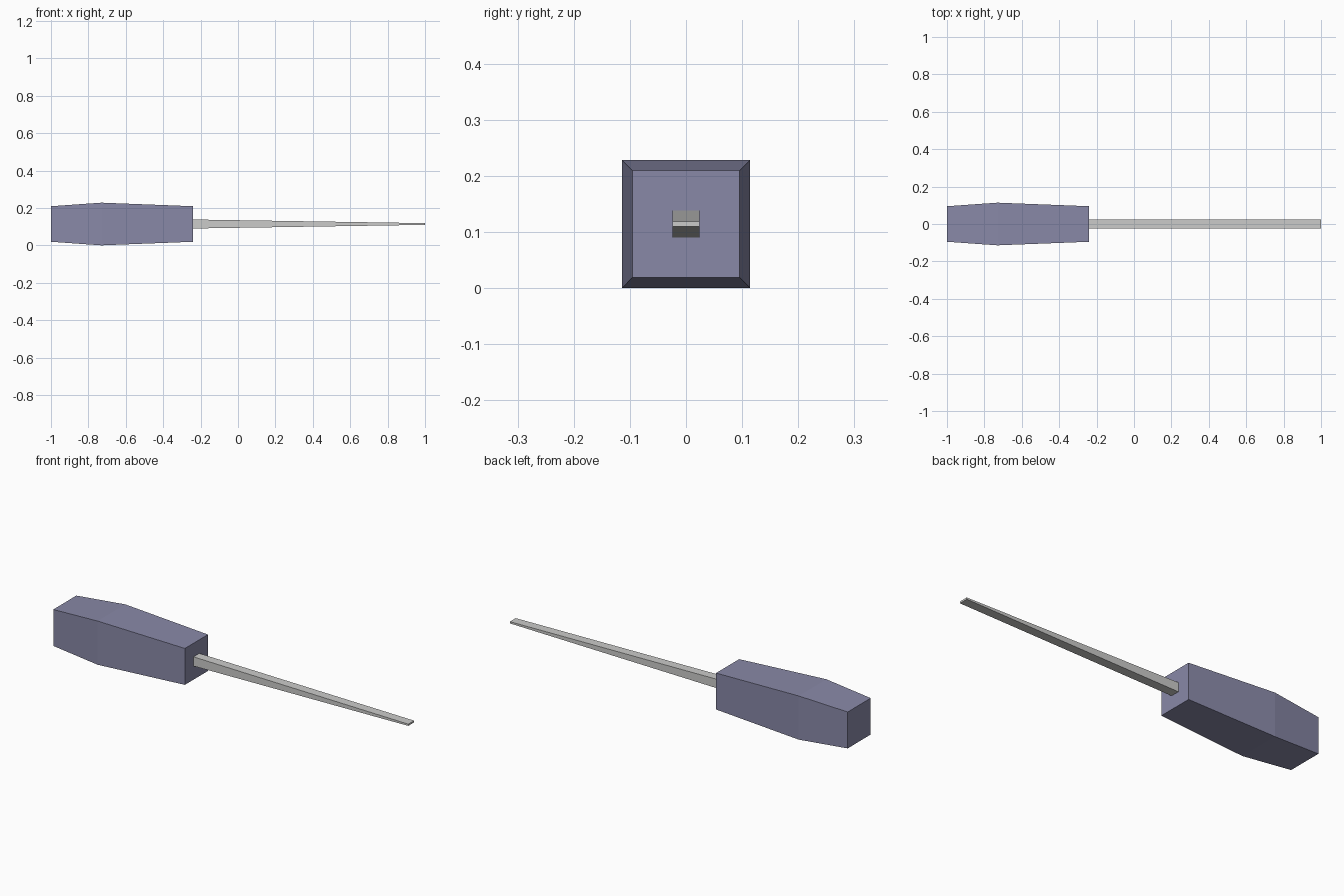
import bpy
import bmesh

cube = bpy.data.objects.get("Cube")
if cube:
    bpy.data.objects.remove(cube, do_unlink=True)

AXIS_Z = 0.114


def make_material(name, rgb):
    mat = bpy.data.materials.new(name)
    mat.use_nodes = True
    color = (*rgb, 1.0)
    mat.diffuse_color = color
    mat.node_tree.nodes["Principled BSDF"].inputs["Base Color"].default_value = color
    return mat


def loft(name, sections, mat):
    """Skin rectangular sections (x, half width, half height) along x."""
    bm = bmesh.new()
    rings = []
    for x, hy, hz in sections:
        corners = ((-hy, -hz), (hy, -hz), (hy, hz), (-hy, hz))
        rings.append([bm.verts.new((x, y, AXIS_Z + z)) for y, z in corners])
    for a, b in zip(rings, rings[1:]):
        for i in range(4):
            j = (i + 1) % 4
            bm.faces.new((a[i], a[j], b[j], b[i]))
    bm.faces.new(rings[0])
    bm.faces.new(rings[-1])
    bmesh.ops.recalc_face_normals(bm, faces=bm.faces)
    mesh = bpy.data.meshes.new(name)
    bm.to_mesh(mesh)
    bm.free()
    mesh.materials.append(mat)
    obj = bpy.data.objects.new(name, mesh)
    bpy.context.collection.objects.link(obj)
    return obj


grip = make_material("muted violet grip", (0.25, 0.25, 0.39))
steel = make_material("light grey steel", (0.6, 0.6, 0.59))

# Square handle, thickest toward the butt end
loft("handle", [(-1.0, 0.095, 0.095), (-0.73, 0.114, 0.114), (-0.24, 0.095, 0.095)], grip)

# Square shaft that flattens into a chisel tip of constant width
loft("shaft", [(-0.24, 0.024, 0.024), (1.0, 0.024, 0.0045)], steel)
